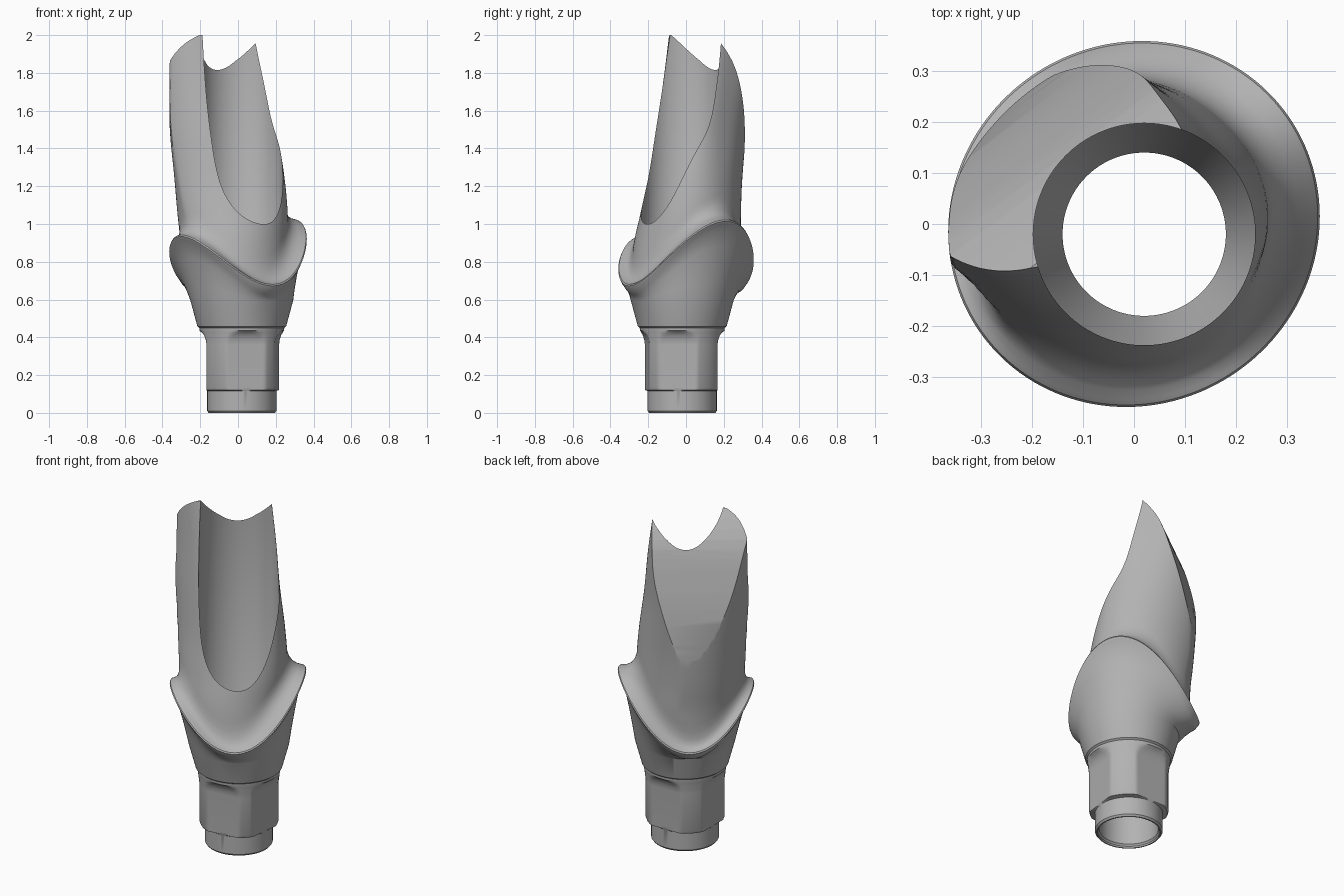
import bpy, bmesh, math
from math import sin, cos, radians, sqrt, pi

cube = bpy.data.objects.get("Cube")
if cube:
    bpy.data.objects.remove(cube, do_unlink=True)

SEG = 144
AX, AY = 0.02, -0.02          # centre of the screw channel
H = sqrt(0.5)

metal = bpy.data.materials.new("grey_metal")
metal.use_nodes = True
metal.diffuse_color = (0.45, 0.45, 0.45, 1)
metal.node_tree.nodes["Principled BSDF"].inputs["Base Color"].default_value = (0.45, 0.45, 0.45, 1)


def spline(xs, ys, x):
    """Smooth curve through the points, flat beyond the ends."""
    x = min(max(x, xs[0]), xs[-1])
    n = len(xs)
    i = max(k for k in range(n - 1) if xs[k] <= x)
    slope = lambda k: (ys[min(k + 1, n - 1)] - ys[max(k - 1, 0)]) / (xs[min(k + 1, n - 1)] - xs[max(k - 1, 0)])
    h = xs[i + 1] - xs[i]
    u = (x - xs[i]) / h
    return (ys[i] * (1 + 2 * u) * (1 - u) ** 2 + ys[i + 1] * u * u * (3 - 2 * u)
            + h * (slope(i) * u * (1 - u) ** 2 - slope(i + 1) * u * u * (1 - u)))


def world(s, t, z):
    """s runs along the lean of the post, t across it."""
    return ((t - s) * H, (t + s) * H, z)


def loft(name, rings):
    """Closed solid through equal rings of points."""
    bm = bmesh.new()
    loops = [[bm.verts.new(p) for p in ring] for ring in rings]
    n = len(loops[0])
    for a, b in zip(loops, loops[1:]):
        for i in range(n):
            j = (i + 1) % n
            bm.faces.new((a[i], a[j], b[j], b[i]))
    bm.faces.new(loops[0][::-1])
    bm.faces.new(loops[-1])
    bmesh.ops.recalc_face_normals(bm, faces=bm.faces)
    mesh = bpy.data.meshes.new(name)
    bm.to_mesh(mesh)
    bm.free()
    mesh.materials.append(metal)
    ob = bpy.data.objects.new(name, mesh)
    bpy.context.collection.objects.link(ob)
    return ob


ANGLES = [2 * pi * i / SEG for i in range(SEG)]


def turned(profile):
    return [[(AX + r * cos(a), AY + r * sin(a), z) for a in ANGLES] for r, z in profile]


# Connector: round lobes with four flats that run out in arches
FLATS = [radians(d) for d in (-83, -7, 90, 180)]


def lobed(z, r, flat):
    ring = []
    for a in ANGLES:
        c = max(cos(a - f) for f in FLATS)
        q = min(r, flat / c)
        ring.append((AX + q * cos(a), AY + q * sin(a), z))
    return ring


rings = turned([(0.175, 0), (0.183, 0.01), (0.183, 0.115)])
rings += [lobed(0.12, 0.208, 0.186), lobed(0.135, 0.214, 0.187), lobed(0.36, 0.214, 0.187)]
rings += [lobed(0.385, 0.217, 0.19), lobed(0.41, 0.22, 0.199),
          lobed(0.425, 0.222, 0.21), lobed(0.435, 0.224, 0.23)]
rings += turned([(0.225, 0.45), (0.235, 0.458), (0.272, 0.595)])


# Collar: flares to a wavy margin, then folds into a shoulder
def margin(a):
    d = a - radians(35)
    return 0.83 + 0.15 * cos(2 * d) + 0.04 * cos(d)


LEVELS = [0.65, 0.9, 1.05, 1.25, 1.5, 1.75, 2.0]
LEAN = [0.0, 0.03, 0.054, 0.096, 0.155, 0.212, 0.268]
SKEW = [0.0, 0.05, 0.17, 0.29, 0.36, 0.37, 0.34]
SHIFT = [-0.02, -0.02, -0.02, -0.026, -0.04, -0.045, -0.055]
RADIUS = [0.29, 0.29, 0.29, 0.283, 0.272, 0.264, 0.255]
SQUARE = [2, 2, 2, 2.1, 2.4, 2.7, 3]
STOCK = [0.3, 0.305, 0.32, 0.334, 0.344, 0.345, 0.345]
STOCK_SHIFT = [0.0, 0.0, 0.0, -0.005, -0.024, -0.026, -0.026]


def post(a, z):
    """Point on the skewed, leaning post, kept inside the round stock."""
    s0, skew, t0, r, power, stock, stock_t = (
        spline(LEVELS, v, z) for v in (LEAN, SKEW, SHIFT, RADIUS, SQUARE, STOCK, STOCK_SHIFT))
    ps = 0.6 * s0
    es, et = cos(a - radians(135)), cos(a - radians(45))
    low, high = 0.0, 0.8
    for _ in range(22):
        k = (low + high) / 2
        s, t = ps + k * es, t0 + k * et
        across = abs(s - s0 + skew * (t - t0))
        inside = across ** power + abs(t - t0) ** power < r ** power
        if inside and s * s + (t - stock_t) ** 2 < stock * stock:
            low = k
        else:
            high = k
    return world(ps + low * es, t0 + low * et, z)


def mix(p, q, u):
    return tuple(m + (n - m) * u for m, n in zip(p, q))


def rim(a, inset, dz):
    r = 0.361 + 0.008 * cos(2 * (a - radians(35))) - inset
    return (r * cos(a), r * sin(a), margin(a) + dz)


def neck(a):
    return (AX + 0.272 * cos(a), AY + 0.272 * sin(a), 0.595)


for u in (0.25, 0.5, 0.75):
    ring = []
    for a in ANGLES:
        x, y, z = mix(neck(a), rim(a, 0.024, -0.045), u)
        k = 1 - 0.05 * u * (1 - u)
        ring.append((x * k, y * k, z))
    rings.append(ring)
for inset, dz in ((0.024, -0.045), (0.006, -0.02), (0, -0.006), (0.004, 0.002), (0.014, 0.006)):
    rings.append([rim(a, inset, dz) for a in ANGLES])
for u, dz in ((0.35, 0.014), (0.65, 0.03), (0.88, 0.058)):
    rings.append([mix(rim(a, 0.014, dz), post(a, margin(a) + dz), u) for a in ANGLES])

# Post: rises from the shoulder to the tip
STEPS = 28
for i in range(STEPS + 1):
    ring = []
    for a in ANGLES:
        base = margin(a) + 0.1
        ring.append(post(a, base + (2.0 - base) * i / STEPS))
    rings.append(ring)
body = loft("abutment_body", rings)

# Cutter for the screw channel with its conical seat
bore = loft("channel_cutter", turned([(0.168, -0.1), (0.168, 0.01), (0.16, 0.02), (0.16, 0.52),
                                      (0.2175, 0.62), (0.2175, 2.2)]))

# Cutter for the curved back facet
FZ = [0.9, 1.2, 1.45, 1.65, 1.83, 1.93, 2.0]
FS = [0.37, 0.337, 0.297, 0.247, 0.185, 0.118, 0.052]
heights = [0.9 + 1.1 * i / 24 for i in range(25)]
outline = [(spline(FZ, FS, z), z) for z in heights] + [(-0.05, 2.1), (0.9, 2.1), (0.9, 0.9)]
facet = loft("facet_cutter", [[world(s - 0.15 * t, t, z) for s, z in outline] for t in (-0.6, 0.6)])

# Cut, then keep only the finished body
for cutter in (facet, bore):
    cutter.hide_render = True
    mod = body.modifiers.new(cutter.name, "BOOLEAN")
    mod.operation = "DIFFERENCE"
    mod.solver = "EXACT"
    mod.object = cutter
bpy.context.view_layer.update()
result = bpy.data.meshes.new_from_object(body.evaluated_get(bpy.context.evaluated_depsgraph_get()))
body.modifiers.clear()
body.data = result
for cutter in (facet, bore):
    bpy.data.objects.remove(cutter, do_unlink=True)

for ob in bpy.context.selected_objects:
    ob.select_set(False)
body.select_set(True)
bpy.context.view_layer.objects.active = body
bpy.ops.object.shade_smooth_by_angle(angle=radians(32))
